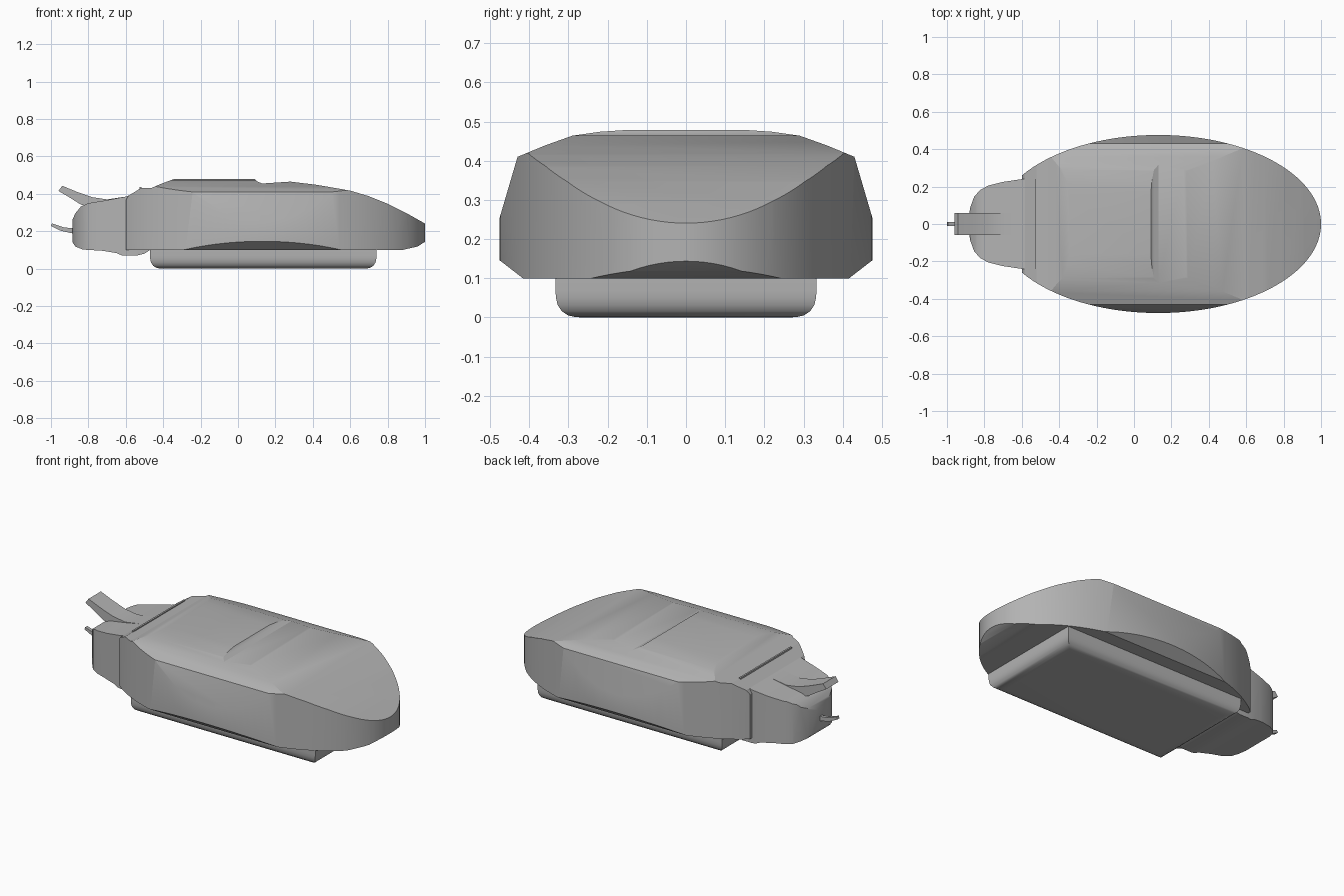
import bpy
import bmesh
import math
from mathutils import Vector

if "Cube" in bpy.data.objects:
    bpy.data.objects.remove(bpy.data.objects["Cube"], do_unlink=True)

grey = bpy.data.materials.new("plain grey")
grey.use_nodes = True
colour = (0.45, 0.45, 0.45, 1)
grey.diffuse_color = colour
grey.node_tree.nodes["Principled BSDF"].inputs["Base Color"].default_value = colour


def prism(name, points, axis, low, high):
    """Extrude a 2D outline along an axis from low to high."""
    place = {
        "x": lambda p, d: Vector((d, p[0], p[1])),
        "y": lambda p, d: Vector((p[0], d, p[1])),
        "z": lambda p, d: Vector((p[0], p[1], d)),
    }[axis]
    bm = bmesh.new()
    base = bm.faces.new([bm.verts.new(place(p, low)) for p in points])
    top = bmesh.ops.extrude_face_region(bm, geom=[base])["geom"]
    move = place((0, 0), high - low)
    bmesh.ops.translate(bm, vec=move, verts=[v for v in top if isinstance(v, bmesh.types.BMVert)])
    bmesh.ops.recalc_face_normals(bm, faces=bm.faces)
    mesh = bpy.data.meshes.new(name)
    bm.to_mesh(mesh)
    bm.free()
    mesh.materials.append(grey)
    obj = bpy.data.objects.new(name, mesh)
    bpy.context.collection.objects.link(obj)
    return obj


def activate(obj):
    bpy.ops.object.select_all(action="DESELECT")
    obj.select_set(True)
    bpy.context.view_layer.objects.active = obj


def intersect(obj, *cutters):
    for cutter in cutters:
        mod = obj.modifiers.new("trim", "BOOLEAN")
        mod.operation = "INTERSECT"
        mod.solver = "EXACT"
        mod.object = cutter
        activate(obj)
        bpy.ops.object.modifier_apply(modifier=mod.name)
        bpy.data.objects.remove(cutter, do_unlink=True)


def smooth(obj, degrees):
    activate(obj)
    bpy.ops.object.shade_smooth_by_angle(angle=math.radians(degrees))


def mirrored(half):
    """Complete a symmetric outline across the first coordinate."""
    return half + [(-a, b) for a, b in reversed(half)]


# Shell: side profile trimmed by an oval plan and a shouldered cross-section
shell = prism("shell", [
    (-0.6, 0.1), (-0.6, 0.365), (-0.585, 0.39), (-0.52, 0.43), (-0.46, 0.432),
    (-0.42, 0.45), (-0.345, 0.478), (0.09, 0.478), (0.105, 0.465), (0.13, 0.455),
    (0.28, 0.465), (0.42, 0.448), (0.6, 0.417), (0.7, 0.387), (0.8, 0.347),
    (0.9, 0.297), (1.01, 0.235), (1.01, 0.15), (0.96, 0.118), (0.88, 0.1),
], "y", -0.6, 0.6)
steps = 128
oval = prism("oval_cutter", [
    (0.13 + 0.87 * math.cos(i * math.tau / steps), 0.476 * math.sin(i * math.tau / steps))
    for i in range(steps)], "z", -0.1, 0.7)
section = prism("section_cutter", mirrored([
    (0.41, 0.095), (0.485, 0.153), (0.48, 0.24), (0.43, 0.41), (0.36, 0.439),
    (0.29, 0.464), (0.22, 0.474), (0.13, 0.48)]), "x", -0.8, 1.2)
intersect(shell, oval, section)
smooth(shell, 22)

# Head: side profile trimmed by a rounded plan
head = prism("head", [
    (-0.46, 0.2), (-0.47, 0.1), (-0.5, 0.08), (-0.54, 0.07), (-0.62, 0.07), (-0.65, 0.083),
    (-0.72, 0.095), (-0.83, 0.102), (-0.87, 0.118), (-0.89, 0.15), (-0.89, 0.25),
    (-0.87, 0.295), (-0.84, 0.332), (-0.8, 0.35), (-0.7, 0.366), (-0.6, 0.385),
    (-0.53, 0.41), (-0.48, 0.4),
], "y", -0.4, 0.4)
half_plan = [(0.24, -0.4), (0.24, -0.6), (0.225, -0.7), (0.205, -0.78), (0.18, -0.825),
             (0.145, -0.855), (0.09, -0.875), (0.03, -0.885)]
plan = prism("plan_cutter", [(x, y) for y, x in mirrored(half_plan)], "z", -0.1, 0.7)
intersect(head, plan)
smooth(head, 30)

# Belly block with rounded lower edges
belly = prism("belly", [(-0.47, -0.333), (0.74, -0.333), (0.74, 0.333), (-0.47, 0.333)],
              "z", 0.0, 0.16)
bm = bmesh.new()
bm.from_mesh(belly.data)
lower = [e for e in bm.edges if all(v.co.z < 0.01 for v in e.verts)]
bmesh.ops.bevel(bm, geom=lower, offset=0.07, segments=6, profile=0.6, affect="EDGES")
bm.to_mesh(belly.data)
bm.free()
smooth(belly, 30)

# Upswept horn, small lower spike and the seam behind the head
horn = prism("horn", [
    (-0.6, 0.385), (-0.7, 0.37), (-0.78, 0.382), (-0.86, 0.41), (-0.94, 0.443),
    (-0.96, 0.415), (-0.9, 0.38), (-0.84, 0.342), (-0.72, 0.32), (-0.6, 0.34),
], "y", -0.058, 0.058)
smooth(horn, 25)
spike = prism("lower_spike", [
    (-0.87, 0.215), (-0.93, 0.22), (-0.995, 0.242), (-1.0, 0.228), (-0.95, 0.203), (-0.87, 0.185),
], "y", -0.01, 0.01)
smooth(spike, 25)
seam = prism("seam", [(-0.526, 0.4), (-0.516, 0.4), (-0.516, 0.436), (-0.526, 0.436)],
             "y", -0.24, 0.24)
